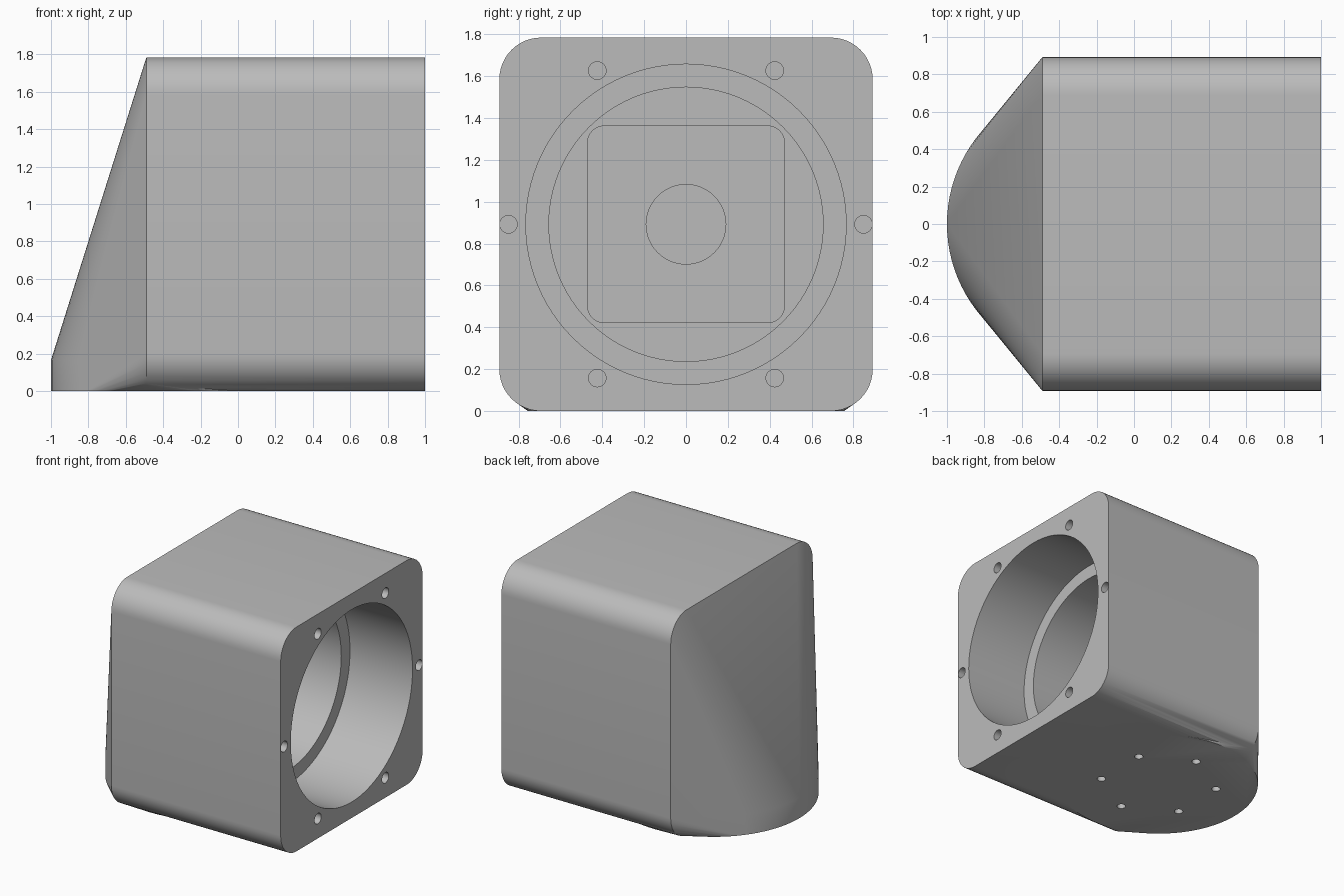
import bpy, bmesh, math
from mathutils import Vector, Matrix

cube = bpy.data.objects.get("Cube")
if cube:
    bpy.data.objects.remove(cube, do_unlink=True)

HALF = 0.892            # half width of the square housing
BACK, FRONT = -0.49, 1.0
FOOT_X, FOOT_R, FOOT_H = -0.245, 0.755, 0.165

grey = bpy.data.materials.new("plain grey")
grey.use_nodes = True
grey.diffuse_color = (0.5, 0.5, 0.5, 1)
grey.node_tree.nodes["Principled BSDF"].inputs["Base Color"].default_value = (0.5, 0.5, 0.5, 1)


def rounded_square(x, half, radius, steps=12):
    """Outline in the yz plane around the bore axis."""
    points = []
    for corner in range(4):
        mid = math.radians(45 + 90 * corner)
        cy = math.copysign(half - radius, math.cos(mid))
        cz = math.copysign(half - radius, math.sin(mid))
        for i in range(steps + 1):
            a = math.radians(90 * corner + 90 * i / steps)
            points.append(Vector((x, cy + radius * math.cos(a), HALF + cz + radius * math.sin(a))))
    return points


def hull(name, points):
    """Convex solid around a set of points."""
    bm = bmesh.new()
    for p in points:
        bm.verts.new(p)
    out = bmesh.ops.convex_hull(bm, input=bm.verts[:])
    spare = {v for v in out["geom_interior"] + out["geom_unused"]
             if isinstance(v, bmesh.types.BMVert) and v.is_valid}
    bmesh.ops.delete(bm, geom=list(spare), context='VERTS')
    bmesh.ops.dissolve_limit(bm, angle_limit=0.002, verts=bm.verts[:], edges=bm.edges[:])
    bmesh.ops.recalc_face_normals(bm, faces=bm.faces[:])
    return finish(name, bm)


def cylinder(name, start, end, radius, sides):
    """Round solid between two points."""
    start, end = Vector(start), Vector(end)
    axis = end - start
    bm = bmesh.new()
    turn = axis.to_track_quat('Z', 'Y').to_matrix().to_4x4()
    bmesh.ops.create_cone(bm, cap_ends=True, segments=sides, radius1=radius, radius2=radius,
                          depth=axis.length, matrix=Matrix.Translation((start + end) / 2) @ turn)
    return finish(name, bm)


def finish(name, bm):
    mesh = bpy.data.meshes.new(name)
    bm.to_mesh(mesh)
    bm.free()
    mesh.materials.append(grey)
    obj = bpy.data.objects.new(name, mesh)
    bpy.context.collection.objects.link(obj)
    return obj


def combine(target, tool, operation):
    """Apply a boolean and discard the tool."""
    tool.hide_render = True
    mod = target.modifiers.new(operation.lower(), 'BOOLEAN')
    mod.operation = operation
    mod.solver = 'EXACT'
    mod.object = tool
    bpy.context.view_layer.objects.active = target
    bpy.ops.object.modifier_apply(modifier=mod.name)
    bpy.data.objects.remove(tool, do_unlink=True)


# square housing with rounded long edges
housing = hull("housing", rounded_square(BACK, HALF, 0.2) + rounded_square(FRONT, HALF, 0.2))

# sloping back that blends the housing into a round foot
foot = [Vector((FOOT_X + FOOT_R * math.cos(a), FOOT_R * math.sin(a), z))
        for z in (0, FOOT_H) for a in (math.tau * i / 96 for i in range(96))]
combine(housing, hull("sloping_back", rounded_square(BACK, HALF, 0.2) + foot), 'UNION')

# stepped bore, square pocket and central hole
for name, depth_x, radius in (("mouth", 0.45, 0.765), ("bore", 0.0, 0.655), ("shaft_hole", -0.35, 0.19)):
    combine(housing, cylinder(name, (1.1, 0, HALF), (depth_x, 0, HALF), radius, 96), 'DIFFERENCE')
pocket = hull("pocket", rounded_square(0.1, 0.47, 0.08) + rounded_square(-0.2, 0.47, 0.08))
combine(housing, pocket, 'DIFFERENCE')

# six screw holes around the mouth and six under the foot
for i in range(6):
    a = math.radians(60 * i)
    y, z = 0.848 * math.cos(a), HALF + 0.848 * math.sin(a)
    combine(housing, cylinder("mouth_screw", (1.1, y, z), (0.7, y, z), 0.042, 24), 'DIFFERENCE')
    a += math.radians(30)
    x, y = FOOT_X + 0.443 * math.cos(a), 0.443 * math.sin(a)
    combine(housing, cylinder("foot_screw", (x, y, -0.1), (x, y, 0.15), 0.033, 24), 'DIFFERENCE')

# smooth curved walls, keep crisp edges
bpy.ops.object.select_all(action='DESELECT')
housing.select_set(True)
bpy.context.view_layer.objects.active = housing
bpy.ops.object.shade_smooth_by_angle(angle=math.radians(30))
